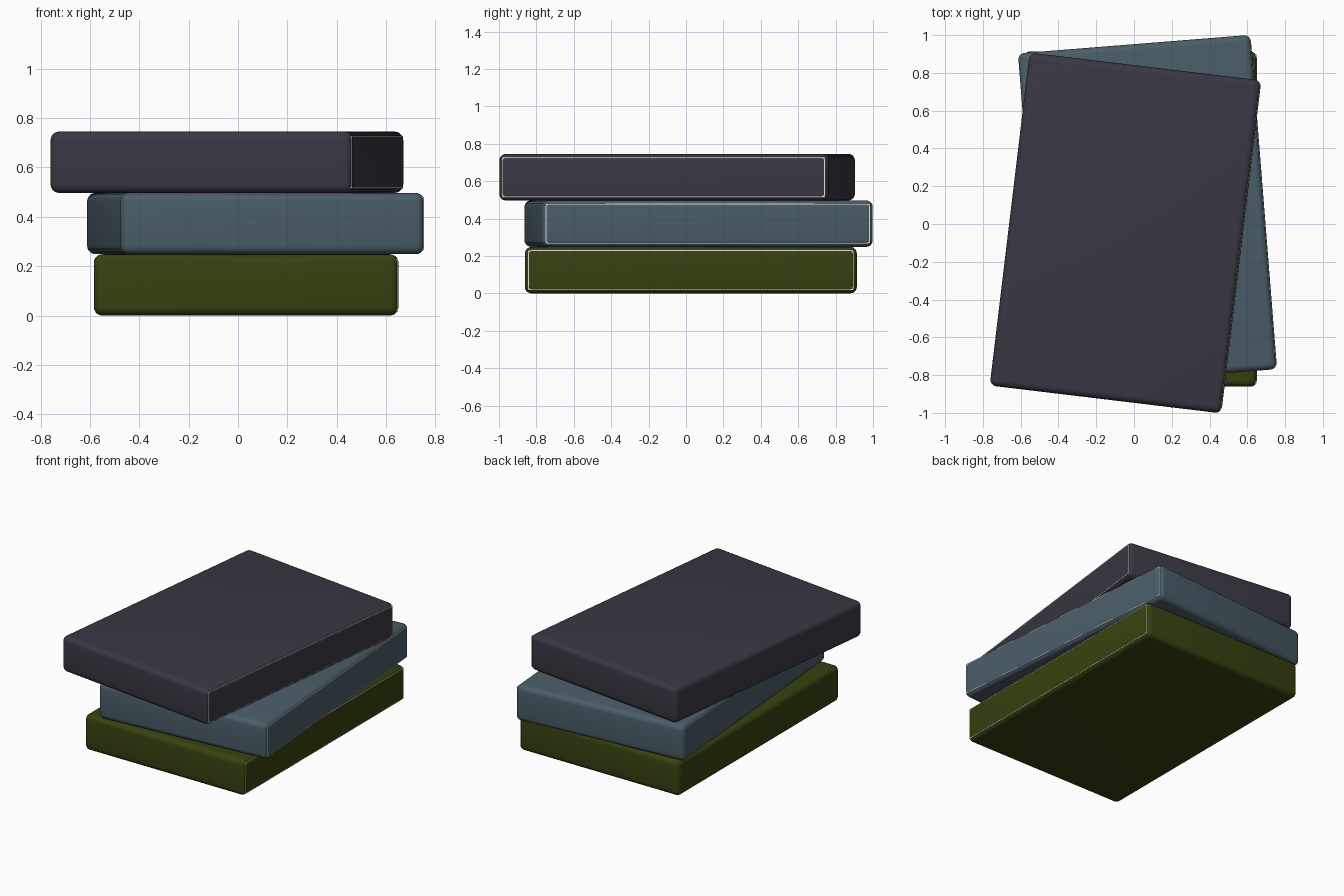
import bpy
import math

if "Cube" in bpy.data.objects:
    bpy.data.objects.remove(bpy.data.objects["Cube"])

W, D, H = 1.235, 1.775, 0.2485   # size of each book
R = 0.035                        # rounding of the covers


def material(name, rgb):
    m = bpy.data.materials.new(name)
    m.diffuse_color = (*rgb, 1)
    m.use_nodes = True
    m.node_tree.nodes["Principled BSDF"].inputs["Base Color"].default_value = m.diffuse_color
    return m


def box(name, size, loc, angle, mat, bevel=0):
    bpy.ops.mesh.primitive_cube_add(size=1, location=loc, rotation=(0, 0, angle))
    ob = bpy.context.object
    ob.name = name
    ob.scale = size
    bpy.ops.object.transform_apply(location=False, rotation=False, scale=True)
    ob.data.materials.append(mat)
    if bevel:
        mod = ob.modifiers.new("rounded_edges", 'BEVEL')
        mod.width = bevel
        mod.segments = 5
        bpy.ops.object.modifier_apply(modifier=mod.name)
        bpy.ops.object.shade_smooth_by_angle(angle=math.radians(40))
    return ob


paper = material("paper white", (0.8, 0.77, 0.7))

# stacked books: name, colour, centre x, centre y, turn in degrees
books = [
    ("bottom", material("olive green", (0.036, 0.055, 0.005)), 0.033, 0.026, 0),
    ("middle", material("slate blue", (0.069, 0.110, 0.138)), 0.0715, 0.0675, 4.55),
    ("top", material("dark plum grey", (0.041, 0.039, 0.057)), -0.045, -0.0475, -6.85),
]

for i, (name, mat, x, y, turn) in enumerate(books):
    a = math.radians(turn)
    z = H * (i + 0.5)
    box(name + "_book_cover", (W, D, H), (x, y, z), a, mat, R)
    # page block, whose edge just shows through the rounding on the +x side
    shift = W / 2 - 0.003 - 0.5
    box(name + "_book_pages", (1.0, D - 0.034, H - 0.034),
        (x + shift * math.cos(a), y + shift * math.sin(a), z), a, paper)
